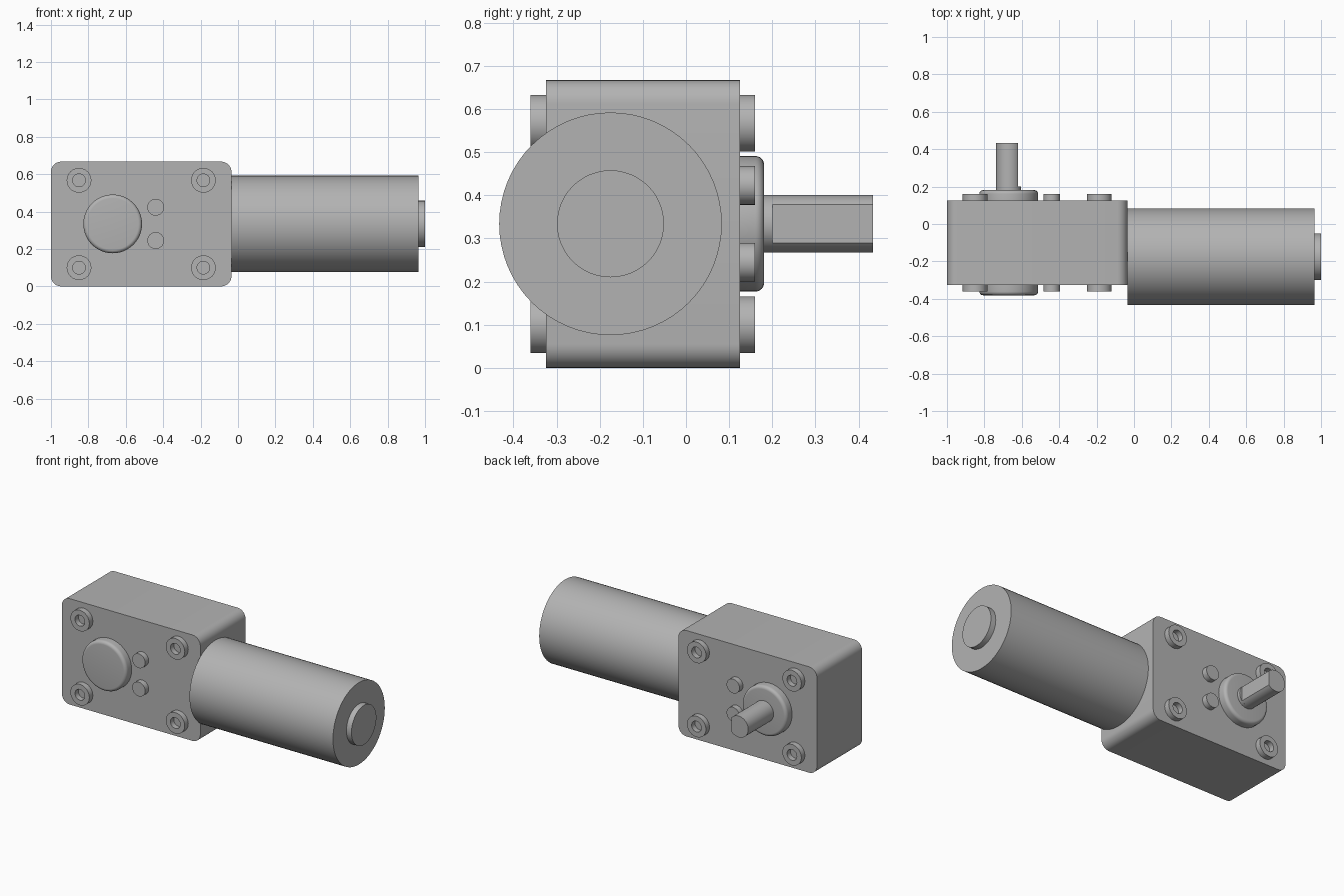
import bpy, bmesh, math
from mathutils import Matrix, Vector

cube = bpy.data.objects.get("Cube")
if cube:
    bpy.data.objects.remove(cube, do_unlink=True)

metal = bpy.data.materials.new("grey_metal")
metal.use_nodes = True
GREY = (0.45, 0.45, 0.45, 1)
metal.diffuse_color = GREY
metal.node_tree.nodes["Principled BSDF"].inputs["Base Color"].default_value = GREY


def finish(name, bm):
    """Turn a bmesh into a smooth-shaded object with crisp edges."""
    bmesh.ops.recalc_face_normals(bm, faces=bm.faces)
    mesh = bpy.data.meshes.new(name)
    bm.to_mesh(mesh)
    bm.free()
    mesh.materials.append(metal)
    obj = bpy.data.objects.new(name, mesh)
    bpy.context.collection.objects.link(obj)
    bpy.ops.object.select_all(action='DESELECT')
    obj.select_set(True)
    bpy.context.view_layer.objects.active = obj
    bpy.ops.object.shade_smooth_by_angle(angle=math.radians(35))
    return obj


def lathe(name, profile, origin, direction, sides=48):
    """Spin (radius, distance) pairs about an axis and cap both ends."""
    turn = Vector((0, 0, 1)).rotation_difference(Vector(direction)).to_matrix().to_4x4()
    place = Matrix.Translation(origin) @ turn
    bm = bmesh.new()
    rings = []
    for r, t in profile:
        angles = [2 * math.pi * i / sides for i in range(sides)]
        rings.append([bm.verts.new(place @ Vector((r * math.cos(a), r * math.sin(a), t)))
                      for a in angles])
    for low, high in zip(rings, rings[1:]):
        for i in range(sides):
            j = (i + 1) % sides
            bm.faces.new((low[i], low[j], high[j], high[i]))
    bm.faces.new(rings[0])
    bm.faces.new(rings[-1])
    return finish(name, bm)


def extrude_y(name, outline, y0, y1):
    """Extrude an (x, z) outline from y0 to y1."""
    bm = bmesh.new()
    face = bm.faces.new([bm.verts.new((x, y0, z)) for x, z in outline])
    result = bmesh.ops.extrude_face_region(bm, geom=[face])
    moved = [g for g in result["geom"] if isinstance(g, bmesh.types.BMVert)]
    bmesh.ops.translate(bm, verts=moved, vec=(0, y1 - y0, 0))
    return finish(name, bm)


def arc(cx, cz, r, start, end, steps):
    angles = [start + (end - start) * i / steps for i in range(steps + 1)]
    return [(cx + r * math.cos(a), cz + r * math.sin(a)) for a in angles]


FRONT, BACK = -0.325, 0.125
LEFT_X, RIGHT_X, HEIGHT, CORNER = -1.0, -0.035, 0.667, 0.055
MID_Z, SHAFT_X = 0.334, -0.67

# Gearbox housing with four rounded corners
centres = [(RIGHT_X - CORNER, HEIGHT - CORNER), (LEFT_X + CORNER, HEIGHT - CORNER),
           (LEFT_X + CORNER, CORNER), (RIGHT_X - CORNER, CORNER)]
outline = []
for n, (cx, cz) in enumerate(centres):
    outline += arc(cx, cz, CORNER, n * math.pi / 2, (n + 1) * math.pi / 2, 8)
extrude_y("gearbox_housing", outline, FRONT, BACK)

# Motor can and its rear bearing boss
lathe("motor_can", [(0.258, 0), (0.258, 1.0)], (RIGHT_X, -0.175, MID_Z), (1, 0, 0), 64)
lathe("motor_end_boss", [(0.124, 0), (0.124, 0.035)], (0.965, -0.175, MID_Z), (1, 0, 0))

# Fittings repeated on the front and back plates
for side, y, d in (("front", FRONT, -1), ("back", BACK, 1)):
    axis = (0, d, 0)
    rim = [(0.157, 0)] + [(0.137 + 0.02 * math.cos(a), 0.036 + 0.02 * math.sin(a))
                          for a in (i * math.pi / 12 for i in range(7))]
    lathe(side + "_bearing_cover", rim, (SHAFT_X, y, MID_Z), axis)
    for i, x in enumerate((-0.85, -0.185)):
        for j, z in enumerate((0.1, 0.567)):
            ring = [(0.066, 0), (0.066, 0.035), (0.034, 0.035), (0.034, 0.001)]
            lathe(f"{side}_screw_boss_{i}{j}", ring, (x, y, z), axis, 32)
    for j, z in enumerate((0.245, 0.423)):
        lathe(f"{side}_pin_{j}", [(0.045, 0), (0.045, 0.035)], (-0.44, y, z), axis, 32)

# Output shaft: short round root, then a D-shaped length
R, FLAT = 0.067, 0.05
lathe("shaft_root", [(R, 0), (R, 0.08)], (SHAFT_X, 0.12, MID_Z), (0, 1, 0))
a = math.acos(FLAT / R)
extrude_y("output_shaft", arc(SHAFT_X, MID_Z, R, a, 2 * math.pi - a, 40), 0.2, 0.433)
